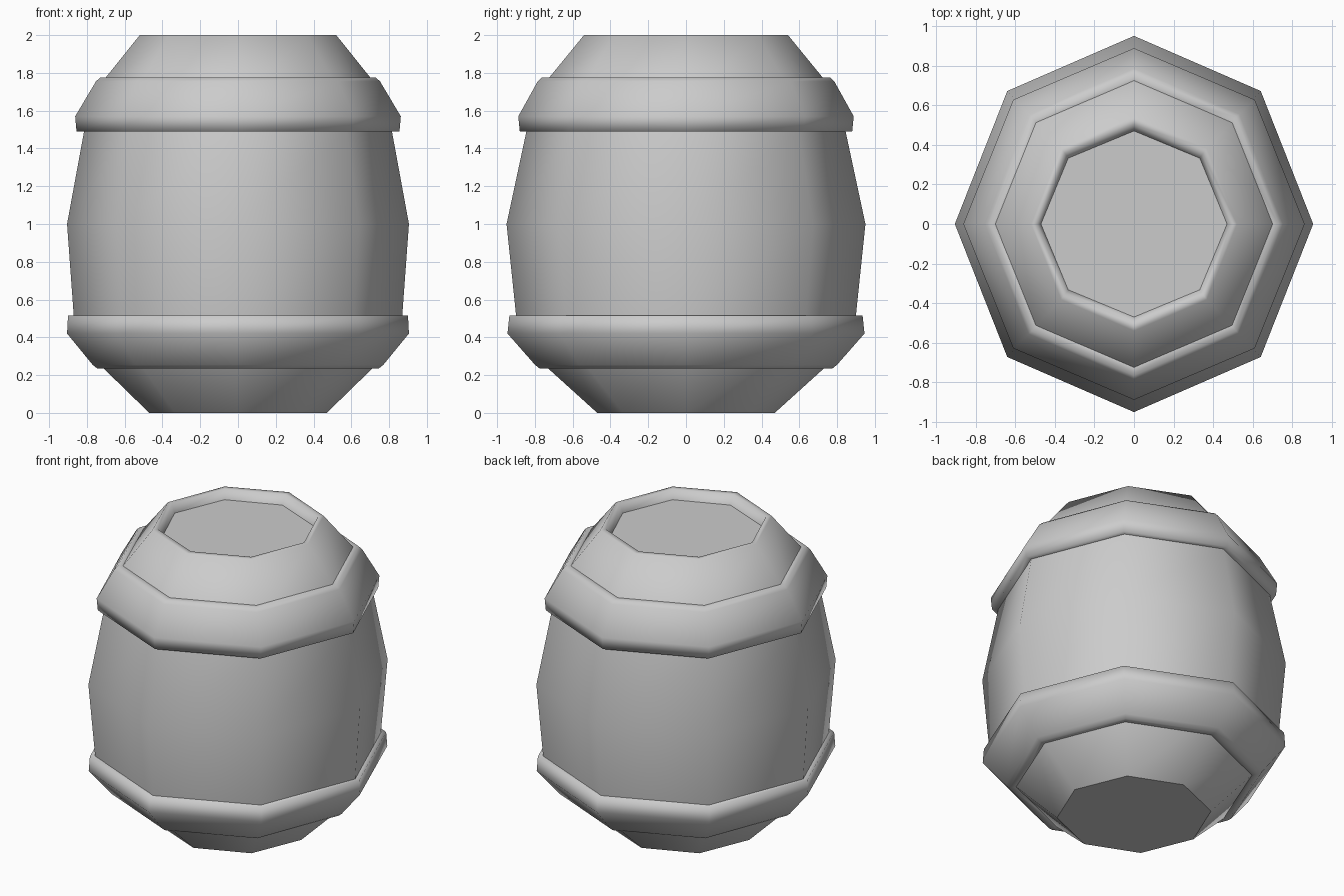
import bpy, bmesh
from math import cos, sin, pi

if "Cube" in bpy.data.objects:
    bpy.data.objects.remove(bpy.data.objects["Cube"])

SIDES = 8


def add_object(name, bm, angle=60):
    bmesh.ops.recalc_face_normals(bm, faces=bm.faces)
    me = bpy.data.meshes.new(name)
    bm.to_mesh(me)
    bm.free()
    ob = bpy.data.objects.new(name, me)
    bpy.context.collection.objects.link(ob)
    return ob


def lathe(name, profile, closed=False):
    """Sweep (x radius, y radius, z) points round an octagon."""
    bm = bmesh.new()
    rings = [[bm.verts.new((rx * cos(2 * pi * i / SIDES), ry * sin(2 * pi * i / SIDES), z))
              for i in range(SIDES)] for rx, ry, z in profile]
    pairs = list(zip(rings, rings[1:]))
    if closed:
        pairs.append((rings[-1], rings[0]))
    for a, b in pairs:
        for i in range(SIDES):
            j = (i + 1) % SIDES
            bm.faces.new((a[i], a[j], b[j], b[i])).smooth = True
    if not closed:
        # flat end caps with crisp borders
        for ring in (rings[0], rings[-1]):
            cap = bm.faces.new(ring)
            for e in cap.edges:
                e.smooth = False
    return add_object(name, bm)


# Bulging barrel body with a recessed lid
lathe("barrel_body", [
    (0.47, 0.47, 0.0),
    (0.86, 0.89, 0.38),
    (0.87, 0.90, 0.52),
    (0.905, 0.95, 1.0),
    (0.815, 0.845, 1.49),
    (0.785, 0.81, 1.67),
    (0.52, 0.54, 2.0),
    (0.49, 0.50, 2.0),
    (0.47, 0.47, 1.94),
])

# Hoops, with softened outer corners
lathe("lower_hoop", [
    (0.68, 0.70, 0.235),
    (0.745, 0.775, 0.235),
    (0.77, 0.80, 0.255),
    (0.905, 0.945, 0.42),
    (0.90, 0.935, 0.515),
    (0.82, 0.84, 0.515),
], closed=True)

lathe("upper_hoop", [
    (0.77, 0.79, 1.49),
    (0.855, 0.88, 1.49),
    (0.862, 0.888, 1.57),
    (0.752, 0.785, 1.755),
    (0.73, 0.765, 1.775),
    (0.66, 0.68, 1.775),
], closed=True)
